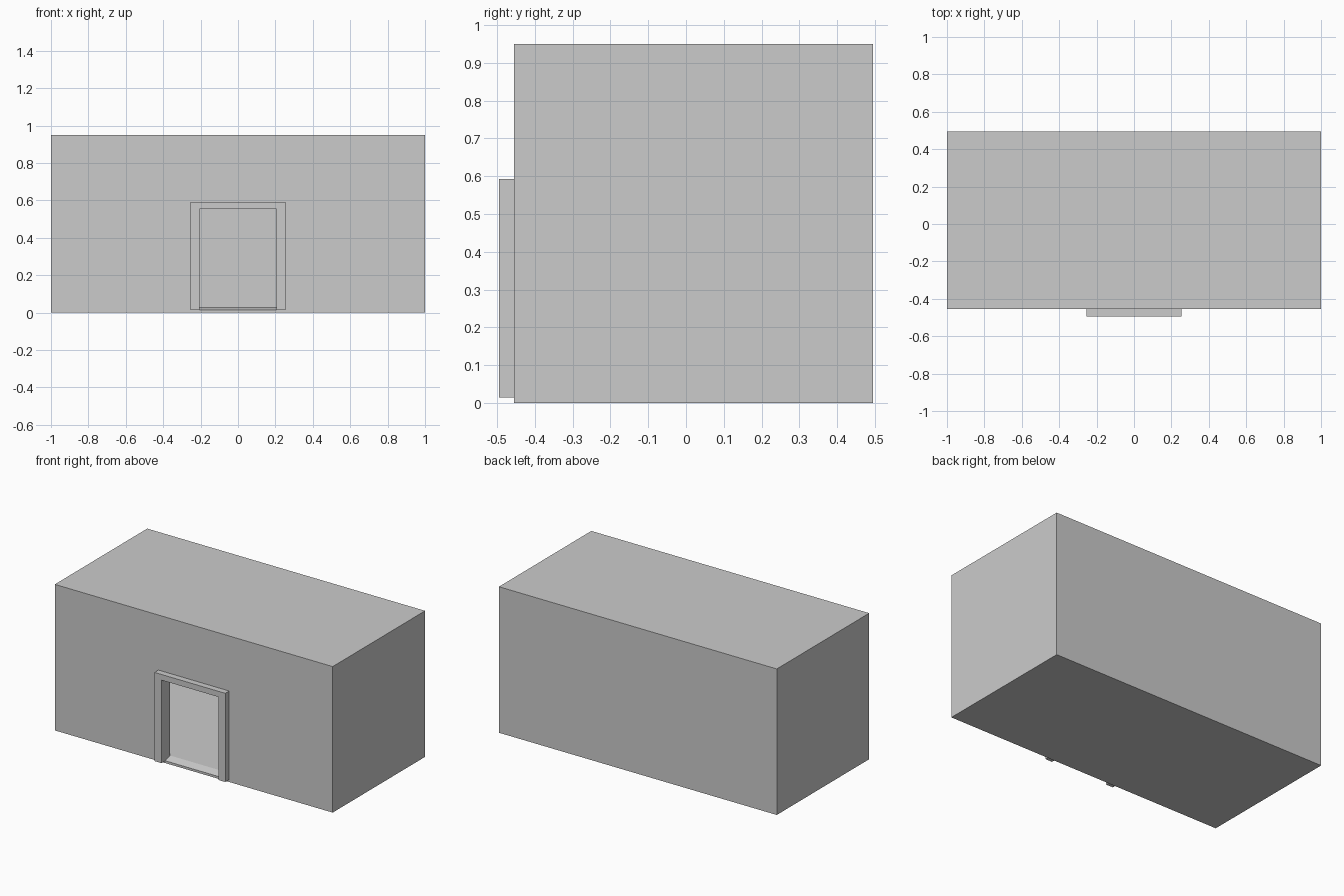
import bpy, bmesh

if "Cube" in bpy.data.objects:
    bpy.data.objects.remove(bpy.data.objects["Cube"])

Y_FRONT, Y_BACK, HEIGHT = -0.455, 0.495, 0.95
WALL, FLOOR = 0.05, 0.03
DOOR_W, SILL, DOOR_TOP = 0.205, 0.015, 0.555


def box(name, lo, hi):
    bm = bmesh.new()
    bmesh.ops.create_cube(bm, size=1)
    for v in bm.verts:
        v.co = [(a + b) / 2 + c * (b - a) for a, b, c in zip(lo, hi, v.co)]
    return finish(name, bm)


def extrude_profile(name, points, direction):
    bm = bmesh.new()
    face = bm.faces.new([bm.verts.new(p) for p in points])
    ext = bmesh.ops.extrude_face_region(bm, geom=[face])
    verts = [g for g in ext["geom"] if isinstance(g, bmesh.types.BMVert)]
    bmesh.ops.translate(bm, vec=direction, verts=verts)
    bmesh.ops.recalc_face_normals(bm, faces=bm.faces)
    return finish(name, bm)


def finish(name, bm):
    mesh = bpy.data.meshes.new(name)
    bm.to_mesh(mesh)
    bm.free()
    obj = bpy.data.objects.new(name, mesh)
    bpy.context.collection.objects.link(obj)
    return obj


# Hollow room with a floor slab
room = box("room_shell", (-1, Y_FRONT, 0), (1, Y_BACK, HEIGHT))
cavity = box("room_cavity_cutter", (-1 + WALL, Y_FRONT + WALL, FLOOR),
             (1 - WALL, Y_BACK - WALL, HEIGHT - WALL))

# Doorway through the front wall, with a sloped threshold
y0, y1 = Y_FRONT - 0.02, Y_FRONT + WALL + 0.02
slope = (FLOOR - SILL) / WALL
doorway = extrude_profile("doorway_cutter", [
    (-DOOR_W, y0, SILL - 0.02 * slope),
    (-DOOR_W, y1, FLOOR + 0.02 * slope),
    (-DOOR_W, y1, DOOR_TOP),
    (-DOOR_W, y0, DOOR_TOP)], (2 * DOOR_W, 0, 0))

for cutter in (cavity, doorway):
    mod = room.modifiers.new(cutter.name, 'BOOLEAN')
    mod.operation = 'DIFFERENCE'
    mod.solver = 'EXACT'
    mod.object = cutter
    bpy.context.view_layer.objects.active = room
    bpy.ops.object.modifier_apply(modifier=mod.name)
    bpy.data.objects.remove(cutter)

# Raised door surround, open at the bottom
w, top = 0.255, 0.592
outline = [(-w, SILL), (-DOOR_W, SILL), (-DOOR_W, DOOR_TOP), (DOOR_W, DOOR_TOP),
           (DOOR_W, SILL), (w, SILL), (w, top), (-w, top)]
extrude_profile("door_frame", [(x, -0.495, z) for x, z in outline],
                (0, Y_FRONT + 0.495, 0))
